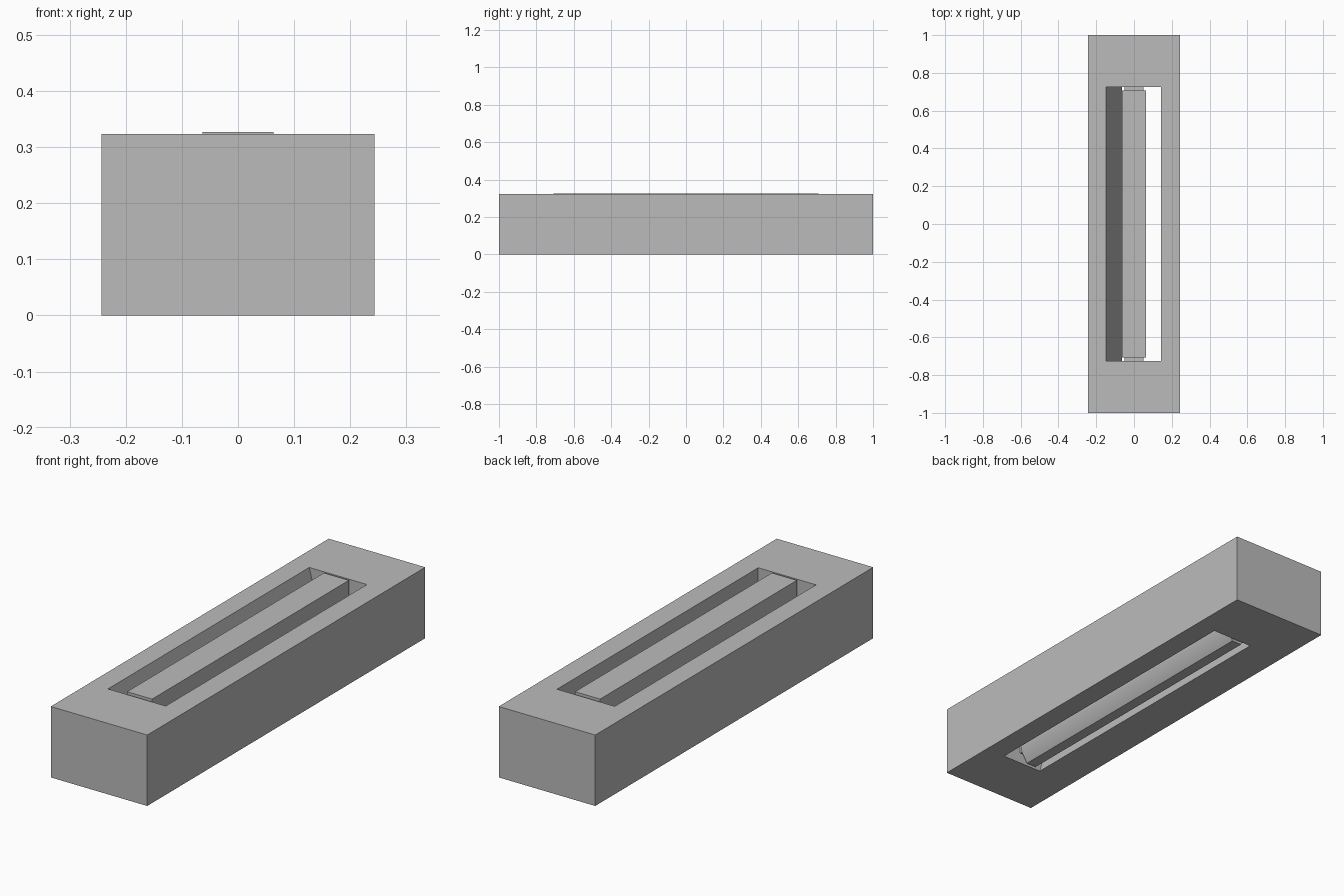
import bpy
import bmesh
import math

cube = bpy.data.objects.get("Cube")
if cube:
    bpy.data.objects.remove(cube, do_unlink=True)

grey = bpy.data.materials.new("plain grey")
grey.use_nodes = True
colour = (0.5, 0.5, 0.5, 1)
grey.diffuse_color = colour
grey.node_tree.nodes["Principled BSDF"].inputs["Base Color"].default_value = colour

HEIGHT = 0.323


def finish(bm, name):
    bmesh.ops.recalc_face_normals(bm, faces=bm.faces)
    mesh = bpy.data.meshes.new(name)
    bm.to_mesh(mesh)
    bm.free()
    mesh.materials.append(grey)
    obj = bpy.data.objects.new(name, mesh)
    bpy.context.collection.objects.link(obj)
    return obj


def rectangle(bm, x0, x1, y, z):
    corners = ((x0, -y), (x1, -y), (x1, y), (x0, y))
    return [bm.verts.new((cx, cy, z)) for cx, cy in corners]


def prism(name, section, y0, y1):
    """Extrude a closed x-z section along y."""
    bm = bmesh.new()
    ends = [[bm.verts.new((x, y, z)) for x, z in section] for y in (y0, y1)]
    for ring in ends:
        bm.faces.new(ring)
    for i in range(len(section)):
        j = (i + 1) % len(section)
        bm.faces.new((ends[0][i], ends[0][j], ends[1][j], ends[1][i]))
    return finish(bm, name)


# Block with a through slot; one slot wall leans inward toward the bottom
bm = bmesh.new()
rings = [
    rectangle(bm, -0.243, 0.243, 1, 0),
    rectangle(bm, -0.243, 0.243, 1, HEIGHT),
    rectangle(bm, -0.148, 0.143, 0.724, HEIGHT),
    rectangle(bm, -0.063, 0.143, 0.724, 0),
]
for k in range(4):
    a, b = rings[k], rings[(k + 1) % 4]
    for i in range(4):
        j = (i + 1) % 4
        bm.faces.new((a[i], a[j], b[j], b[i]))
finish(bm, "slotted_block")

# Blade standing in the slot, rounded in toward its lower edge
half = [(0.063, 0.327), (0.063, 0.1), (0.059, 0.055), (0.025, 0)]
section = half + [(-x, z) for x, z in reversed(half)]
blade = prism("blade", section, -0.708, 0.708)
bpy.ops.object.select_all(action="DESELECT")
blade.select_set(True)
bpy.context.view_layer.objects.active = blade
bpy.ops.object.shade_smooth_by_angle(angle=math.radians(40))

# Tabs joining the blade to the slot ends
tab = [(-0.05, 0.05), (0.05, 0.05), (0.05, 0.3), (-0.05, 0.3)]
for name, side in (("front_tab", -1), ("back_tab", 1)):
    prism(name, tab, side * 0.7, side * 0.73)
